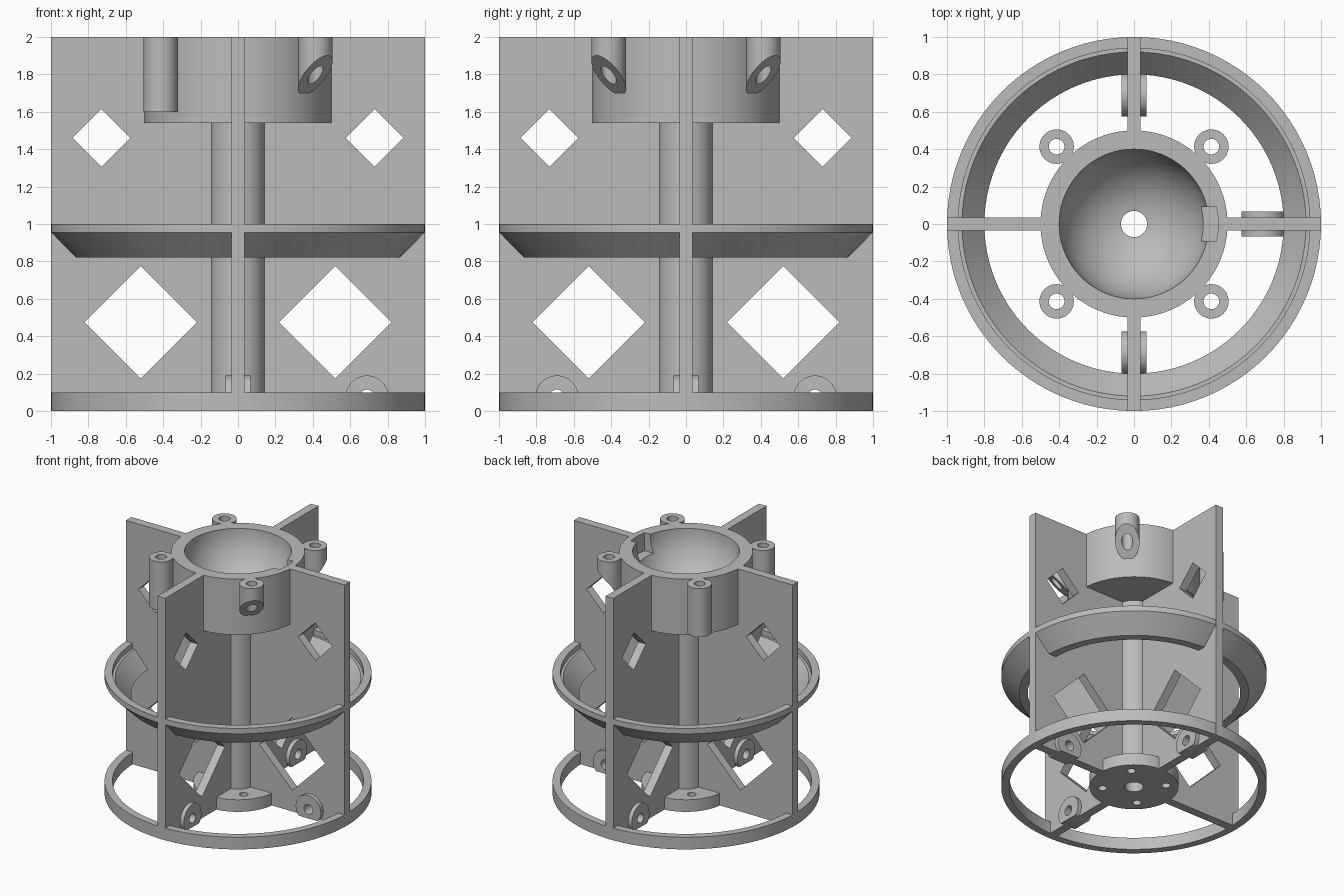
import bpy, bmesh
from math import sin, cos, pi, radians, sqrt
from mathutils import Matrix, Vector

cube = bpy.data.objects.get("Cube")
if cube:
    bpy.data.objects.remove(cube, do_unlink=True)

SEG = 96
grey = bpy.data.materials.new("plain_grey")
grey.use_nodes = True
COLOUR = (0.5, 0.5, 0.5, 1)
grey.diffuse_color = COLOUR
grey.node_tree.nodes["Principled BSDF"].inputs["Base Color"].default_value = COLOUR


def finish(name, bm):
    bmesh.ops.recalc_face_normals(bm, faces=bm.faces)
    mesh = bpy.data.meshes.new(name)
    bm.to_mesh(mesh)
    bm.free()
    obj = bpy.data.objects.new(name, mesh)
    bpy.context.collection.objects.link(obj)
    mesh.materials.append(grey)
    return obj


def lathe(name, profile):
    """Spin a closed (radius, height) profile around the z axis."""
    bm = bmesh.new()
    rings = [[bm.verts.new((r * cos(2 * pi * i / SEG), r * sin(2 * pi * i / SEG), z))
              for r, z in profile] for i in range(SEG)]
    n = len(profile)
    for i in range(SEG):
        a, b = rings[i], rings[(i + 1) % SEG]
        for j in range(n):
            k = (j + 1) % n
            bm.faces.new((a[j], b[j], b[k], a[k]))
    return finish(name, bm)


def prism(name, outline, low, high, upright=False, turn=0.0):
    """Extrude an outline along z, or along y if upright, then turn it about z."""
    bm = bmesh.new()
    place = (lambda u, v: (u, low, v)) if upright else (lambda u, v: (u, v, low))
    face = bm.faces.new([bm.verts.new(place(u, v)) for u, v in outline])
    moved = bmesh.ops.extrude_face_region(bm, geom=[face])["geom"]
    offset = Vector((0, high - low, 0)) if upright else Vector((0, 0, high - low))
    bmesh.ops.translate(bm, vec=offset, verts=[v for v in moved if isinstance(v, bmesh.types.BMVert)])
    bm.transform(Matrix.Rotation(turn, 4, "Z"))
    return finish(name, bm)


def circle(cx, cy, r, count=32):
    return [(cx + r * cos(2 * pi * i / count), cy + r * sin(2 * pi * i / count)) for i in range(count)]


def carve(obj, cutters):
    """Subtract the cutters, then remove them."""
    for cutter in cutters:
        cutter.hide_render = True
        mod = obj.modifiers.new("cut", "BOOLEAN")
        mod.operation, mod.solver, mod.object = "DIFFERENCE", "EXACT", cutter
    bpy.context.view_layer.update()
    graph = bpy.context.evaluated_depsgraph_get()
    mesh = bpy.data.meshes.new_from_object(obj.evaluated_get(graph))
    obj.modifiers.clear()
    obj.data = mesh
    for cutter in cutters:
        bpy.data.objects.remove(cutter, do_unlink=True)
    return obj


parts = []

# Base flange, hollow column and bowl in one turned piece
BORE, BOWL = 0.07, 0.4
rim = [(BORE, 0), (0.335, 0), (0.335, 0.1), (0.145, 0.1), (0.145, 1.54), (0.5, 1.54), (0.5, 2)]
bottom = 2 - sqrt(BOWL ** 2 - BORE ** 2)
arc = [(BOWL * cos(radians(a)), 2 - BOWL * sin(radians(a))) for a in range(0, 80, 4)]
body = lathe("column_and_bowl", rim + arc + [(BORE, bottom)])
holes = [prism("screw_cut", circle(0.17 * sx, 0.17 * sy, 0.033), -0.1, 0.2)
         for sx in (1, -1) for sy in (1, -1)]
# Pocket in the bowl wall
half = 0.09
curve = [(sqrt(0.45 ** 2 - y * y), y) for y in [half * k / 4 for k in range(-4, 5)]]
pocket = prism("pocket_cut", [(0.3, -half)] + curve + [(0.3, half)], 1.85, 2.1)
parts.append(carve(body, holes + [pocket]))

# Base ring and sloped middle ring
parts.append(lathe("base_ring", [(0.94, 0), (1, 0), (1, 0.1), (0.94, 0.1)]))
parts.append(lathe("middle_ring", [(0.8, 0.82), (0.865, 0.82), (1, 0.955), (1, 1),
                                   (0.94, 1), (0.94, 0.955), (0.92, 0.955)]))


def diamond(cx, cz, h):
    return [(cx - h, cz), (cx, cz - h), (cx + h, cz), (cx, cz + h)]


# Four fins with diamond windows; three of them carry a pierced lug
fin_shape = [(0.12, 0), (1, 0), (1, 2), (0.47, 2), (0.47, 1.56), (0.12, 1.56)]
lug_shape = [(x, max(z, 0)) for x, z in circle(0.69, 0.075, 0.115, 48)]
lug_shape = [p for i, p in enumerate(lug_shape)
             if p[1] > 0 or lug_shape[i - 1][1] > 0 or lug_shape[(i + 1) % 48][1] > 0]
for side, name in enumerate(("left", "back", "right", "front")):
    turn = side * pi / 2
    fin = prism(name + "_fin", fin_shape, -0.035, 0.035, True, turn)
    cuts = [prism("window_cut", diamond(*d), -0.2, 0.2, True, turn)
            for d in ((0.52, 0.475, 0.3), (0.73, 1.46, 0.155))]
    if name != "right":
        lug = prism(name + "_lug", lug_shape, -0.068, 0.068, True, turn)
        bore = circle(0.69, 0.075, 0.04)
        parts.append(carve(lug, [prism("lug_cut", bore, -0.2, 0.2, True, turn)]))
        cuts.append(prism("lug_cut", bore, -0.2, 0.2, True, turn))
    parts.append(carve(fin, cuts))

# Screw ears on the bowl, sloped away underneath
for k in range(4):
    turn = pi / 4 + k * pi / 2
    ear = prism("screw_ear_%d" % (k + 1), circle(0.585, 0, 0.092, 48), 1.6, 2, False, turn)
    hole = prism("ear_cut", circle(0.585, 0, 0.042), 1.5, 2.1, False, turn)
    slope = prism("slope_cut", [(0.4, 1.5), (0.8, 1.5), (0.8, 2.04), (0.5, 1.7), (0.4, 1.59)],
                  -0.3, 0.3, True, turn)
    parts.append(carve(ear, [hole, slope]))

# Smooth round walls, keep crisp edges
bpy.ops.object.select_all(action="DESELECT")
for obj in parts:
    obj.select_set(True)
bpy.context.view_layer.objects.active = parts[0]
bpy.ops.object.shade_smooth_by_angle(angle=radians(30))
